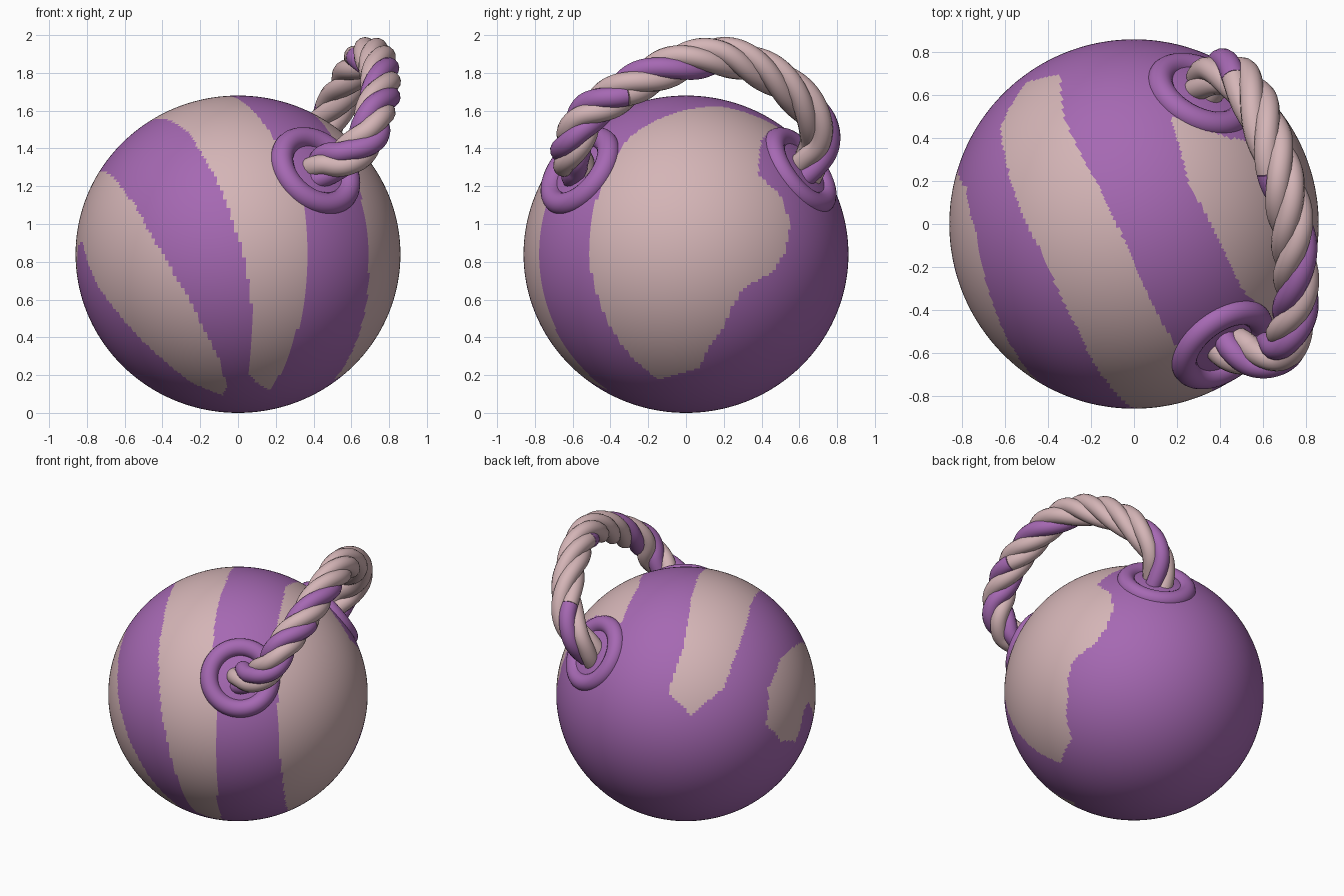
import bpy
from math import sin, cos, pi, radians
from mathutils import Vector

cube = bpy.data.objects.get("Cube")
if cube:
    bpy.data.objects.remove(cube, do_unlink=True)


def make_material(name, color):
    mat = bpy.data.materials.new(name)
    mat.use_nodes = True
    mat.diffuse_color = color
    mat.node_tree.nodes["Principled BSDF"].inputs["Base Color"].default_value = color
    return mat


purple = make_material("purple", (0.38, 0.14, 0.45, 1))
pink = make_material("pale_pink", (0.66, 0.46, 0.47, 1))

RADIUS = 0.86
HALF_HEIGHT = 0.84
CENTRE = Vector((0, 0, HALF_HEIGHT))


# Stripe outlines are (longitude, latitude) in degrees, longitude from the front
def direction(lon, lat):
    a, b = radians(lon), radians(lat)
    return Vector((cos(b) * sin(a), -cos(b) * cos(a), sin(b)))


VIEW = direction(0, 40)
SIDE = Vector((1, 0, 0))
UP = SIDE.cross(VIEW) * -1


def flatten(d):
    """Stereographic projection away from the plain lower back."""
    scale = 1 / max(1 + d.dot(VIEW), 0.001)
    return d.dot(SIDE) * scale, d.dot(UP) * scale


def inside(point, outline):
    x, y = point
    hit = False
    for (ax, ay), (bx, by) in zip(outline, outline[1:] + outline[:1]):
        if (ay > y) != (by > y) and x < ax + (y - ay) * (bx - ax) / (by - ay):
            hit = not hit
    return hit


left_stripe = [(-12, -63), (-7, -56), (-9, -41), (-18, -17), (-29, 2), (-42, 18),
               (-61, 29), (-85, 32), (-102, 22), (-107, 6), (-98, -5), (-86, -10),
               (-80, 3), (-74, 5), (-63, -10), (-44, -34), (-29, -54)]
middle_stripe = [(5, -48), (6, -24), (2, 0), (-7, 25), (-30, 51), (-70, 59),
                 (-117, 39), (-126, 27), (-143, 15), (-154, 26), (-147, 46),
                 (-137, 74), (-17, 83), (14, 61), (18, 50), (22, 33), (26, 14),
                 (25, -3), (25, -24), (24, -45), (22, -59), (11, -54)]
right_patch = [(53, 4), (56, -17), (61, -34), (74, -52), (97, -46), (105, -28),
               (111, -13), (122, -7), (128, 1), (131, 11), (129, 21), (121, 30),
               (132, 46), (161, 52), (129, 68), (82, 63), (59, 47), (55, 25)]
outlines = [[flatten(direction(*p)) for p in stripe]
            for stripe in (left_stripe, middle_stripe, right_patch)]

# Striped ball
bpy.ops.mesh.primitive_uv_sphere_add(segments=256, ring_count=160, radius=1)
ball = bpy.context.object
ball.name = "ball"
ball.data.materials.append(purple)
ball.data.materials.append(pink)
for face in ball.data.polygons:
    spot = flatten(face.center.normalized())
    face.material_index = int(any(inside(spot, o) for o in outlines))
    face.use_smooth = True
ball.scale = (RADIUS, RADIUS, HALF_HEIGHT)
ball.location = CENTRE

# Two rings lying on the ball where the rope enters
for name, spot in (("front_ring", (0.41, -0.56, 1.28)), ("back_ring", (0.31, 0.6, 1.28))):
    outward = Vector(spot) - CENTRE
    bpy.ops.mesh.primitive_torus_add(major_radius=0.205, minor_radius=0.06,
                                     major_segments=64, minor_segments=20,
                                     location=spot,
                                     rotation=outward.to_track_quat("Z", "Y").to_euler())
    ring = bpy.context.object
    ring.name = name
    ring.data.materials.append(purple)
    for face in ring.data.polygons:
        face.use_smooth = True

# Centre line of the rope handle
path = [Vector(p) for p in (
    (0.36, -0.49, 1.2), (0.41, -0.55, 1.26), (0.48, -0.59, 1.32), (0.58, -0.615, 1.36),
    (0.68, -0.59, 1.45), (0.72, -0.52, 1.58), (0.755, -0.36, 1.69),
    (0.75, -0.18, 1.79), (0.735, 0, 1.86), (0.69, 0.2, 1.885), (0.63, 0.4, 1.82),
    (0.56, 0.57, 1.7), (0.48, 0.68, 1.56), (0.4, 0.71, 1.44), (0.34, 0.66, 1.33),
    (0.29, 0.57, 1.2))]


def spline_point(a, b, c, d, t):
    return (b * 2 + (c - a) * t + (a * 2 - b * 5 + c * 4 - d) * t ** 2
            + (b * 3 - a - c * 3 + d) * t ** 3) / 2


STEPS = 12
ends = [path[0]] + path + [path[-1]]
line = [spline_point(*ends[i:i + 4], k / STEPS)
        for i in range(len(path) - 1) for k in range(STEPS)] + [path[-1]]
length = [0]
for a, b in zip(line, line[1:]):
    length.append(length[-1] + (b - a).length)

# Twisted strands, with purple and pink runs along each
PLANE_NORMAL = Vector((0.85, 0.07, -0.5))
STRANDS = 4
TWIST_RADIUS = 0.052


def turns(s):
    return 1.9 * s - 0.2 * s * s


def strand_color(k, s):
    is_purple = (k == 0 and s < 1.45) or (k == 2 and (s < 0.82 or s > 2.0))
    return 0 if is_purple else 1


for k in range(STRANDS):
    curve = bpy.data.curves.new("rope_strand", "CURVE")
    curve.dimensions = "3D"
    curve.bevel_depth = 0.056
    curve.bevel_resolution = 5
    curve.use_fill_caps = True
    curve.materials.append(purple)
    curve.materials.append(pink)
    runs = []
    for i, (p, s) in enumerate(zip(line, length)):
        tangent = (line[min(i + 1, len(line) - 1)] - line[max(i - 1, 0)]).normalized()
        u = (PLANE_NORMAL - tangent * PLANE_NORMAL.dot(tangent)).normalized()
        v = tangent.cross(u)
        angle = 2 * pi * (turns(s) - turns(1.15) + k / STRANDS)
        point = p + (u * cos(angle) + v * sin(angle)) * TWIST_RADIUS
        color = strand_color(k, s)
        if not runs or runs[-1][0] != color:
            if runs:
                runs[-1][1].append(point)
            runs.append((color, []))
        runs[-1][1].append(point)
    for color, points in runs:
        spline = curve.splines.new("POLY")
        spline.points.add(len(points) - 1)
        for slot, point in zip(spline.points, points):
            slot.co = (*point, 1)
        spline.material_index = color
        spline.use_smooth = True
    strand = bpy.data.objects.new("rope_strand_%d" % (k + 1), curve)
    bpy.context.collection.objects.link(strand)
